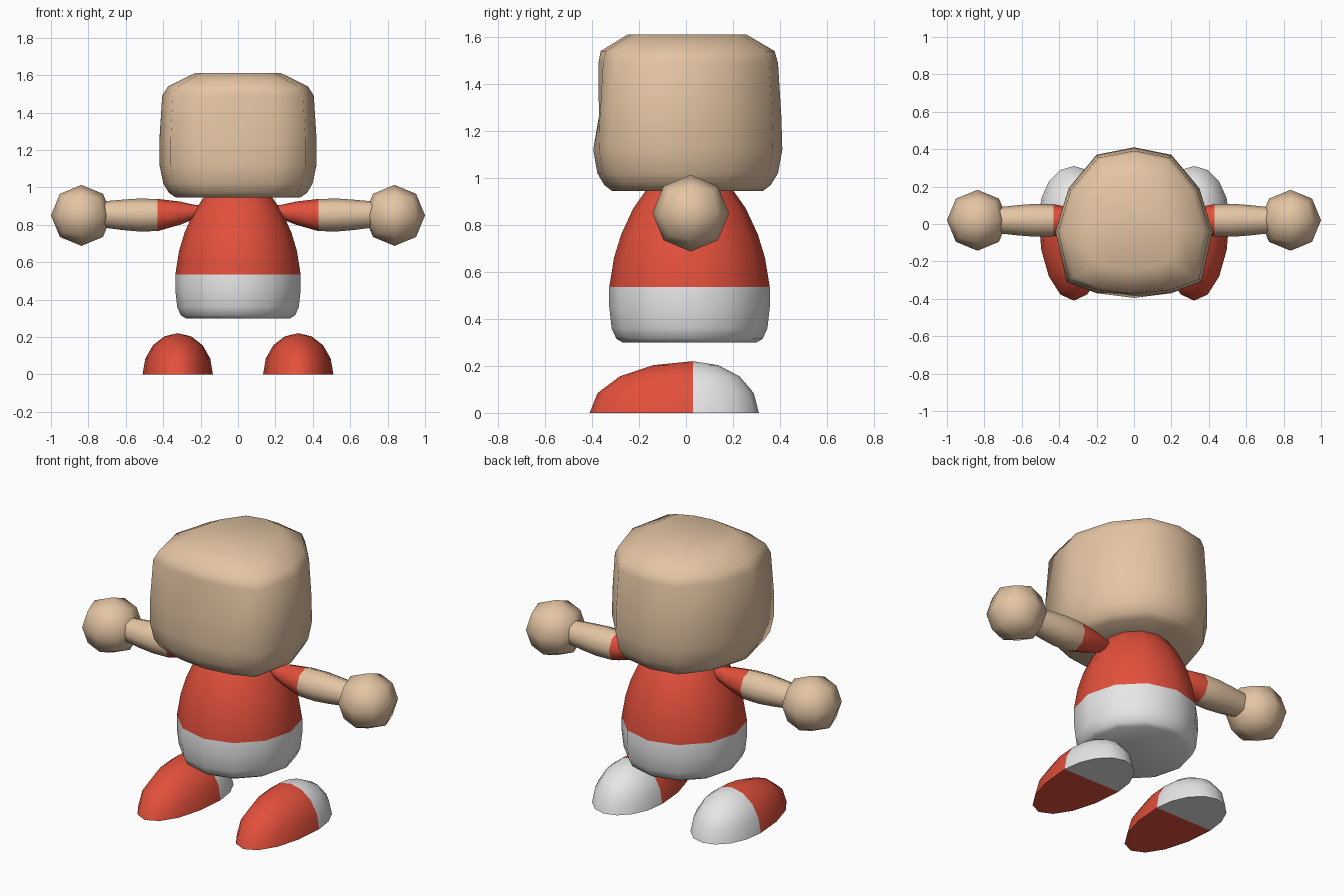
import bpy, bmesh, math
from mathutils import Vector

if "Cube" in bpy.data.objects:
    bpy.data.objects.remove(bpy.data.objects["Cube"])


def material(name, rgb):
    m = bpy.data.materials.new(name)
    m.diffuse_color = (*rgb, 1)
    m.use_nodes = True
    m.node_tree.nodes["Principled BSDF"].inputs["Base Color"].default_value = m.diffuse_color
    return m


SKIN = material("tan skin", (0.78, 0.56, 0.37))
RED = material("red", (0.77, 0.08, 0.045))
WHITE = material("white", (0.8, 0.8, 0.8))


def finish(name, bm, mats, rule=None, angle=60):
    """Turn a bmesh into a smooth object, coloured per face by a rule."""
    bmesh.ops.remove_doubles(bm, verts=bm.verts, dist=0.0005)
    bmesh.ops.recalc_face_normals(bm, faces=bm.faces)
    for f in bm.faces:
        f.material_index = rule(f.calc_center_median()) if rule else 0
    mesh = bpy.data.meshes.new(name)
    bm.to_mesh(mesh)
    bm.free()
    for m in mats:
        mesh.materials.append(m)
    obj = bpy.data.objects.new(name, mesh)
    bpy.context.collection.objects.link(obj)
    bpy.ops.object.select_all(action='DESELECT')
    obj.select_set(True)
    bpy.context.view_layer.objects.active = obj
    bpy.ops.object.shade_smooth_by_angle(angle=math.radians(angle))
    return obj


def loft(rings):
    """Skin a stack of equal-length rings and cap both ends."""
    bm = bmesh.new()
    loops = [[bm.verts.new(p) for p in ring] for ring in rings]
    n = len(loops[0])
    for a, b in zip(loops, loops[1:]):
        for i in range(n):
            j = (i + 1) % n
            bm.faces.new((a[i], a[j], b[j], b[i]))
    bm.faces.new(loops[0])
    bm.faces.new(loops[-1])
    return bm


def circle(n):
    return [(math.cos(2 * math.pi * i / n), math.sin(2 * math.pi * i / n))
            for i in range(n)]


# Head: mirrored outline, stacked with a scale for width and depth
half = [(0.2, -0.37), (0.36, -0.31), (0.42, -0.04), (0.35, 0.19), (0.2, 0.37)]
outline = [(0, -0.395)] + half + [(0, 0.41)] + [(-x, y) for x, y in reversed(half)]
# z, width scale, depth scale, dent of the front middle
levels = [(0.945, 0.79, 0.80, 0), (0.97, 0.88, 0.88, 0), (1.02, 0.95, 0.955, 0),
          (1.12, 1.0, 1.0, 0), (1.26, 1.0, 0.99, 0.02), (1.49, 0.965, 0.955, 0.005),
          (1.54, 0.89, 0.92, 0), (1.61, 0.55, 0.63, 0)]
head = loft([[(x * sx, y * sy + (dent if x == 0 and y < 0 else 0), z)
              for x, y in outline] for z, sx, sy, dent in levels])
finish("head", head, [SKIN])

# Body: red shirt above white trousers
profile = [(0.30, 0.28), (0.315, 0.305), (0.36, 0.325), (0.45, 0.335), (0.535, 0.335),
           (0.66, 0.315), (0.76, 0.285), (0.87, 0.235), (0.95, 0.18), (0.99, 0.12)]
body = loft([[(x * r, 0.015 + y * r * 1.02, z) for x, y in circle(12)]
             for z, r in profile])
finish("body", body, [RED, WHITE], lambda c: 1 if c.z < 0.535 else 0)

# Arms, hands and feet on both sides
arm_profile = [(0.18, 0.88, 0.02), (0.24, 0.868, 0.04), (0.31, 0.862, 0.062),
               (0.43, 0.852, 0.086), (0.53, 0.852, 0.088), (0.62, 0.853, 0.081),
               (0.72, 0.855, 0.07)]
for side, s in (("right", 1), ("left", -1)):
    arm = loft([[(s * x, 0.02 + u * r, z + v * r) for u, v in circle(8)]
                for x, z, r in arm_profile])
    finish(side + "_arm", arm, [SKIN, RED], lambda c: 1 if abs(c.x) < 0.43 else 0)

    # Hand: once-divided cube rounded to a ball
    hand = bmesh.new()
    bmesh.ops.create_cube(hand, size=2)
    bmesh.ops.subdivide_edges(hand, edges=hand.edges[:], cuts=1, use_grid_fill=True)
    for v in hand.verts:
        v.co = v.co.normalized() * 0.163 + Vector((s * 0.837, 0.02, 0.85))
    finish(side + "_hand", hand, [SKIN])

    # Foot: half ball, long at the toe, white at the heel
    rings = []
    for k in range(5):
        a = k * math.pi / 8
        rings.append([(s * 0.322 + 0.188 * x * math.cos(a),
                       0.03 + y * math.cos(a) * (0.44 if y < 0 else 0.28),
                       0.22 * math.sin(a)) for x, y in circle(16)])
    foot = loft(rings[:4] + [[(p[0], p[1], 0.22) for p in rings[4]]])
    bmesh.ops.remove_doubles(foot, verts=foot.verts, dist=0.0005)
    bmesh.ops.bisect_plane(foot, geom=foot.verts[:] + foot.edges[:] + foot.faces[:],
                           dist=0.0005, plane_co=(0, 0.03, 0), plane_no=(0, 1, 0))
    finish(side + "_foot", foot, [RED, WHITE], lambda c: 1 if c.y > 0.03 else 0, 50)
